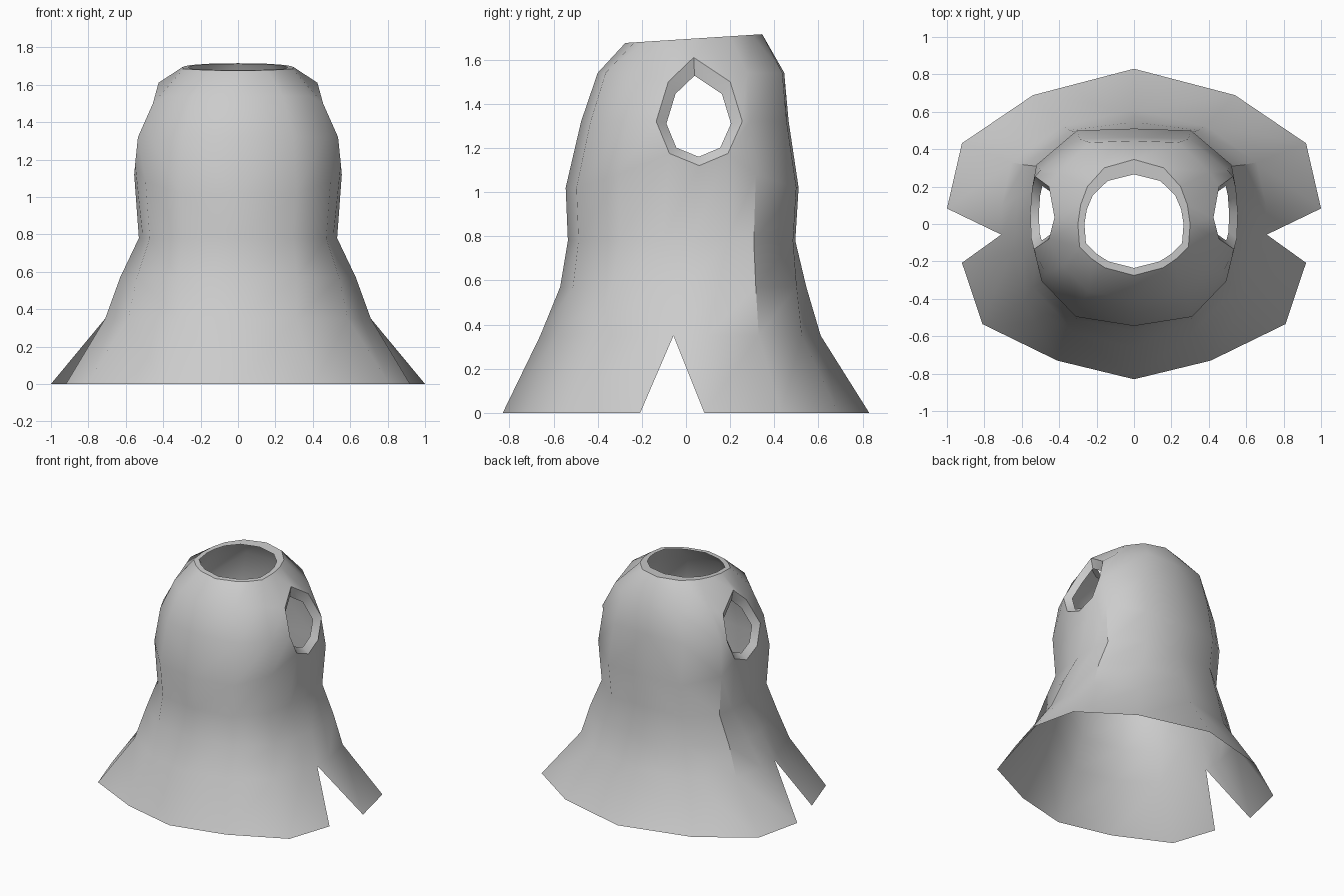
import bpy, bmesh, math
from mathutils import Vector

cube = bpy.data.objects.get("Cube")
if cube:
    bpy.data.objects.remove(cube, do_unlink=True)

cloth = bpy.data.materials.new("grey_cloth")
cloth.use_nodes = True
cloth.diffuse_color = (0.6, 0.6, 0.6, 1)
cloth.node_tree.nodes["Principled BSDF"].inputs["Base Color"].default_value = (0.6, 0.6, 0.6, 1)

# Half cross-sections from back centre round the side to front centre
HEM = [(0, 1), (.54, .83), (.92, .52), (1, .1), (1, -.12), (.92, -.25), (.81, -.645), (.41, -.88), (0, -1)]
TORSO = [(0, 1), (.55, .98), (.94, .62), (.98, .38), (1, .05), (.96, -.2), (.89, -.56), (.56, -.91), (0, -1)]
NECK = [(0, 1), (.53, .87), (.83, .58), (.95, .3), (1, 0), (.97, -.44), (.75, -.68), (.52, -.85), (0, -1)]
BACK_ARM, SIDE, FRONT_ARM = 3, 4, 5      # columns round the armhole


def section(shape, z, width, front, back):
    return [Vector((u * width, v * (back if v > 0 else front), z)) for u, v in shape]


def blend(t):
    return [(a + (c - a) * t, b + (d - b) * t) for (a, b), (c, d) in zip(HEM, TORSO)]


# Body sections: height, half width, front depth, back depth, hem-to-torso blend
levels = [(0, 1, .83, .83, 0), (.35, .71, .66, .61, .2), (.57, .63, .57, .545, .6),
          (.78, .53, .535, .495, 1), (1.02, .555, .545, .51, 1),
          (1.32, .53, .475, .465, 1), (1.54, .43, .4, .445, 1)]
rings = [section(blend(t), z, w, f, b) for z, w, f, b, t in levels]


# Neck opening, tilted up towards the back
def tilt(ring):
    for p in ring:
        p.z = 1.693 + p.y * .064
    return ring


rings.append(tilt(section(NECK, 0, .3, .275, .345)))
neck_inner = tilt(section(NECK, 0, .265, .235, .265))

# Pull the columns round the armhole into an octagon
low, mid, high = 4, 5, 6
armhole = {(low, BACK_ARM): (.545, .19, 1.175), (low, SIDE): (.555, .06, 1.12),
           (low, FRONT_ARM): (.55, -.075, 1.175), (mid, FRONT_ARM): (.535, -.135, 1.32),
           (high, FRONT_ARM): (.455, -.08, 1.5), (high, SIDE): (.425, .035, 1.61),
           (high, BACK_ARM): (.455, .2, 1.5), (mid, BACK_ARM): (.53, .255, 1.32)}
for (r, c), co in armhole.items():
    rings[r][c] = Vector(co)
for c in (BACK_ARM - 1, FRONT_ARM + 1):
    rings[low][c].z += .06

bm = bmesh.new()
grid = [[bm.verts.new(p) for p in ring] for ring in rings]

# Shell, leaving out the armhole and the side slit
for r in range(len(grid) - 1):
    for c in range(len(HEM) - 1):
        beside = c in (BACK_ARM, SIDE)
        if beside and r in (low, mid):
            continue
        quad = [grid[r][c + 1], grid[r][c], grid[r + 1][c], grid[r + 1][c + 1]]
        if beside and r == 0:
            quad.remove(grid[0][SIDE])
        bm.faces.new(quad)
bm.verts.remove(grid[0][SIDE])
bm.verts.remove(grid[mid][SIDE])

# Neck rim
inner = [bm.verts.new(p) for p in neck_inner]
for c in range(len(inner) - 1):
    bm.faces.new((grid[-1][c + 1], grid[-1][c], inner[c], inner[c + 1]))

# Armhole rim, sloping inwards
centre = Vector((.51, .05, 1.28))
outer = [grid[r][c] for r, c in armhole]
inner = [bm.verts.new(v.co.lerp(centre, .25) - Vector((.035, 0, 0))) for v in outer]
for i in range(len(outer)):
    j = (i + 1) % len(outer)
    bm.faces.new((outer[i], outer[j], inner[j], inner[i]))

# Mirror to the other side and weld the centre line
copy = bmesh.ops.duplicate(bm, geom=bm.verts[:] + bm.edges[:] + bm.faces[:])["geom"]
for v in copy:
    if isinstance(v, bmesh.types.BMVert):
        v.co.x = -v.co.x
bmesh.ops.reverse_faces(bm, faces=[f for f in copy if isinstance(f, bmesh.types.BMFace)])
bmesh.ops.remove_doubles(bm, verts=bm.verts[:], dist=.0001)

mesh = bpy.data.meshes.new("garment")
bm.to_mesh(mesh)
bm.free()
mesh.materials.append(cloth)
garment = bpy.data.objects.new("garment", mesh)
bpy.context.collection.objects.link(garment)
bpy.ops.object.select_all(action='DESELECT')
garment.select_set(True)
bpy.context.view_layer.objects.active = garment
bpy.ops.object.shade_smooth_by_angle(angle=math.radians(38))
